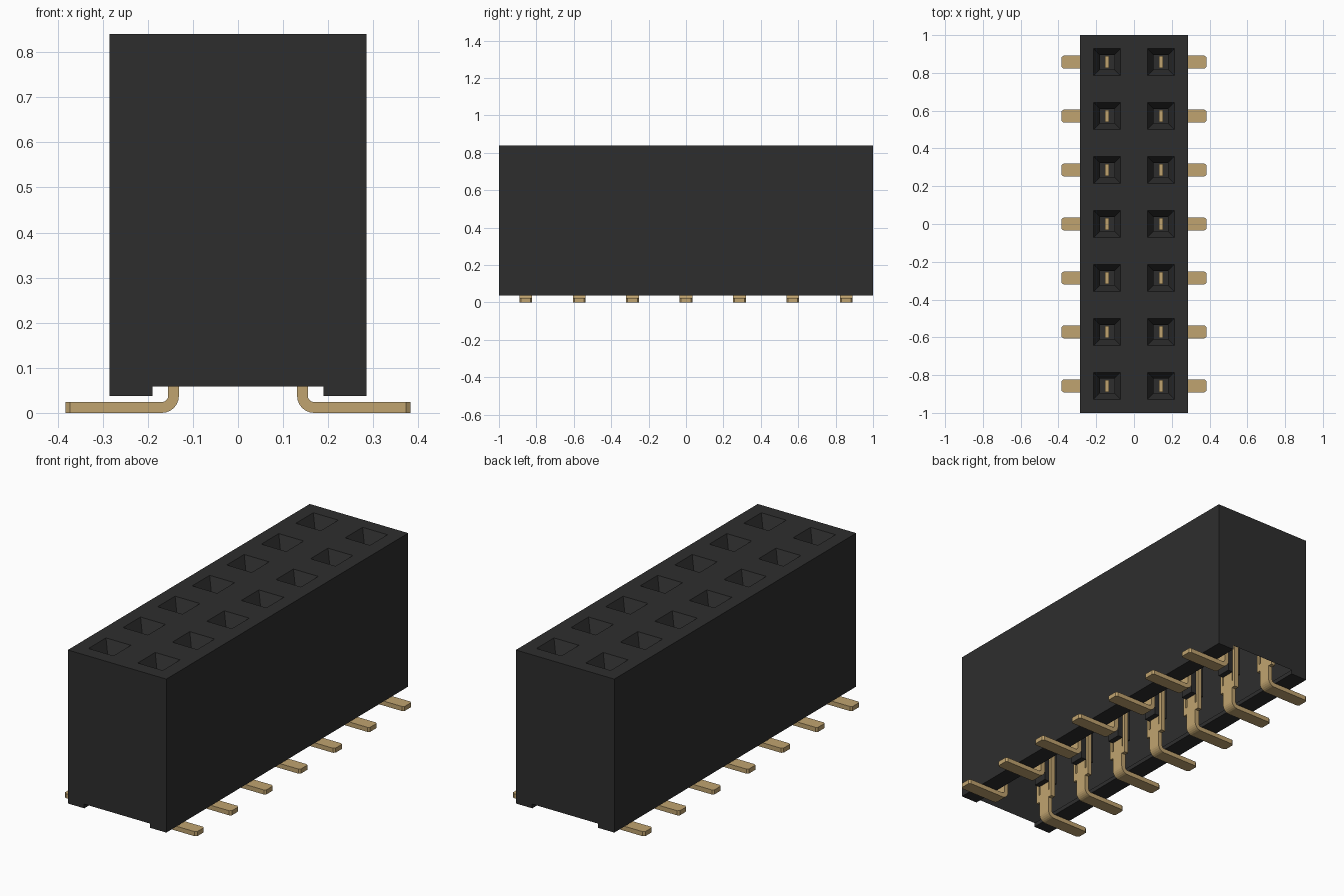
import bpy, bmesh, math

cube = bpy.data.objects.get("Cube")
if cube:
    bpy.data.objects.remove(cube, do_unlink=True)

ROWS, PITCH = 7, 2 / 7
HX, TOP, RAIL_Z, GROOVE_Z, GROOVE_X = 0.285, 0.84, 0.037, 0.059, 0.19
PIN_X = 0.143
ROW_Y = [(i - (ROWS - 1) / 2) * PITCH for i in range(ROWS)]


def material(name, rgb):
    m = bpy.data.materials.new(name)
    m.use_nodes = True
    m.diffuse_color = (*rgb, 1)
    bsdf = m.node_tree.nodes["Principled BSDF"]
    bsdf.inputs["Base Color"].default_value = (*rgb, 1)
    bsdf.inputs["Roughness"].default_value = 0.6
    return m


def to_mesh(bm, name, mat):
    me = bpy.data.meshes.new(name)
    bm.to_mesh(me)
    bm.free()
    me.materials.append(mat)
    return me


def add_object(name, me, loc=(0, 0, 0), turn=0):
    ob = bpy.data.objects.new(name, me)
    ob.location = loc
    ob.rotation_euler.z = turn
    bpy.context.scene.collection.objects.link(ob)
    return ob


def add_box(bm, x0, x1, y0, y1, z0, z1):
    vs = bmesh.ops.create_cube(bm, size=1)["verts"]
    for v in vs:
        v.co = ((x0 + x1) / 2 + v.co.x * (x1 - x0),
                (y0 + y1) / 2 + v.co.y * (y1 - y0),
                (z0 + z1) / 2 + v.co.z * (z1 - z0))


black = material("black plastic", (0.027, 0.027, 0.027))
gold = material("gold metal", (0.53, 0.37, 0.16))

# Housing: hollow shell with two bottom rails, open between them
bm = bmesh.new()
profile = [(-HX, RAIL_Z), (-GROOVE_X, RAIL_Z), (-GROOVE_X, GROOVE_Z), (GROOVE_X, GROOVE_Z),
           (GROOVE_X, RAIL_Z), (HX, RAIL_Z), (HX, TOP), (-HX, TOP)]
front = [bm.verts.new((x, -1, z)) for x, z in profile]
back = [bm.verts.new((x, 1, z)) for x, z in profile]
bm.faces.new(front)
bm.faces.new(back[::-1])
for i in range(len(profile)):
    j = (i + 1) % len(profile)
    if i not in (2, 6):  # groove opening and socket face stay open
        bm.faces.new((front[i], back[i], back[j], front[j]))


# Socket face: one tile per contact with a funnel, a shaft and a floor
def ring(cx, cy, hx, hy, z):
    return [bm.verts.new((cx + sx * hx, cy + sy * hy, z))
            for sx, sy in ((-1, -1), (1, -1), (1, 1), (-1, 1))]


for side in (-1, 1):
    for y in ROW_Y:
        cx = side * HX / 2
        rings = [ring(cx, y, HX / 2, PITCH / 2, TOP),
                 ring(cx, y, 0.072, 0.072, TOP),
                 ring(cx, y, 0.038, 0.038, TOP - 0.07),
                 ring(cx, y, 0.038, 0.038, 0.2)]
        for a, b in zip(rings, rings[1:]):
            for i in range(4):
                j = (i + 1) % 4
                bm.faces.new((a[i], a[j], b[j], b[i]))
        bm.faces.new(rings[-1])
bmesh.ops.remove_doubles(bm, verts=bm.verts, dist=1e-5)
add_object("housing", to_mesh(bm, "housing", black))

# Contact: a foot with a tapered tip, bent upward into a stem
T, W, R_IN, X_IN = 0.024, 0.034, 0.014, 0.131
bend_x, bend_z = X_IN + T + R_IN, T + R_IN
sections = [((0.383, 0), (0.383, T), W - 0.008), ((0.373, 0), (0.373, T), W)]
for k in range(7):
    a = math.radians(270 - 15 * k)
    c, s = math.cos(a), math.sin(a)
    sections.append(((bend_x + (R_IN + T) * c, bend_z + (R_IN + T) * s),
                     (bend_x + R_IN * c, bend_z + R_IN * s), W))
sections.append(((X_IN, 0.15), (X_IN + T, 0.15), W))

bm = bmesh.new()
loops = []
for (ox, oz), (ix, iz), w in sections:
    loops.append([bm.verts.new(p) for p in ((ox, -w, oz), (ox, w, oz), (ix, w, iz), (ix, -w, iz))])
for a, b in zip(loops, loops[1:]):
    for i in range(4):
        j = (i + 1) % 4
        bm.faces.new((a[i], a[j], b[j], b[i]))
bm.faces.new(loops[0])
bm.faces.new(loops[-1])

# Shoulder, two prongs beside the shaft, and a tongue through its floor
add_box(bm, X_IN, X_IN + T, -0.056, 0.056, 0.11, 0.15)
for s in (-1, 1):
    y0, y1 = sorted((s * 0.04, s * 0.056))
    add_box(bm, X_IN, X_IN + T, y0, y1, 0.15, 0.6)
add_box(bm, X_IN + 0.002, X_IN + T - 0.002, -0.032, 0.032, 0.15, 0.27)
bmesh.ops.recalc_face_normals(bm, faces=bm.faces)
contact = to_mesh(bm, "contact", gold)

for i, y in enumerate(ROW_Y):
    add_object(f"left_contact_{i + 1}", contact, (0, y, 0))
    add_object(f"right_contact_{i + 1}", contact, (0, y, 0), math.pi)
